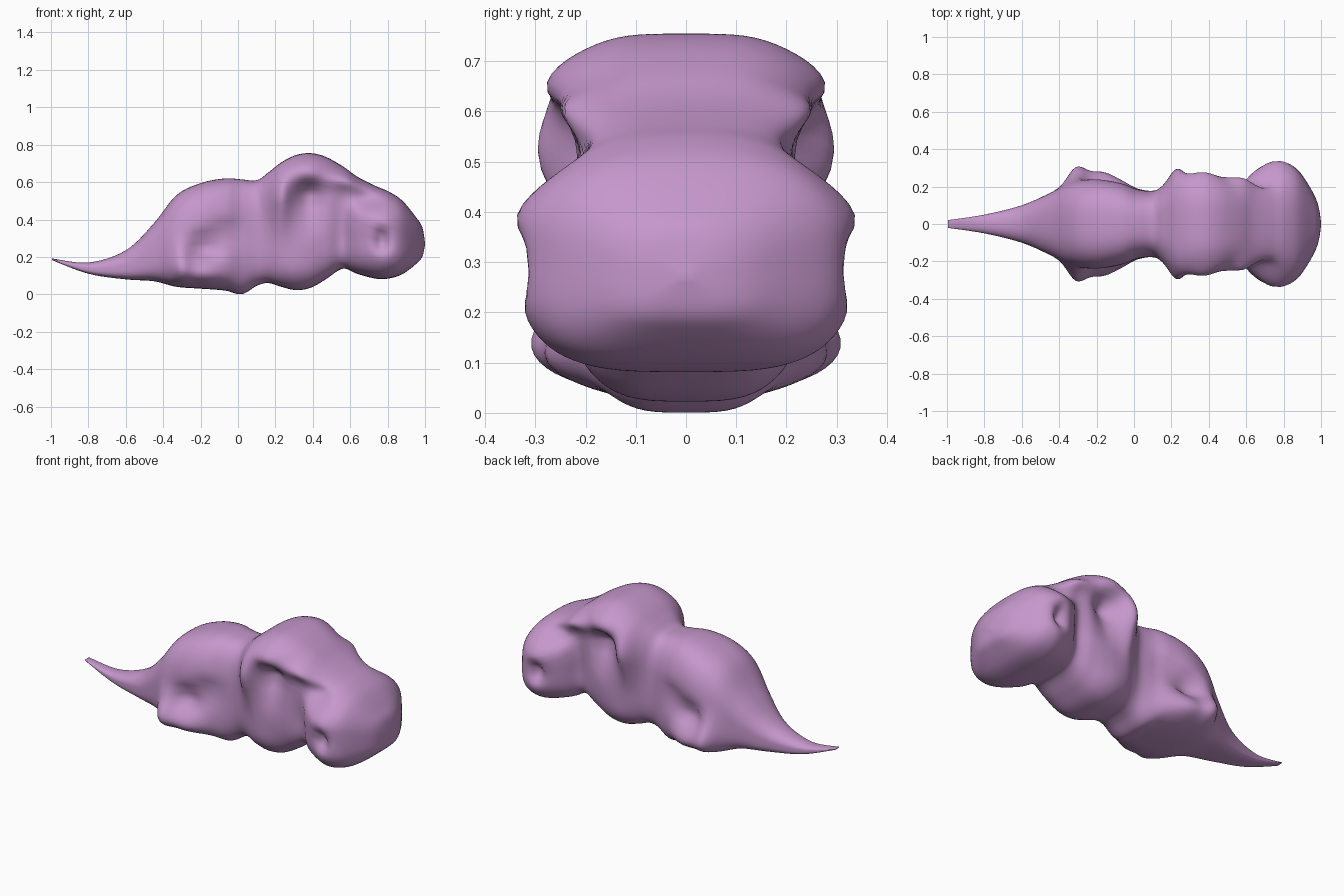
import bpy, bmesh, math
from mathutils import Vector

old = bpy.data.objects.get("Cube")
if old:
    bpy.data.objects.remove(old, do_unlink=True)

SEGMENTS = 72   # points round each cross-section
STEPS = 7       # rings between neighbouring stations
BELLY = .58     # roundness of the underside, 1 is an ellipse

# Body stations from tail to snout: x, bottom, top, half width, back roundness
stations = [
    (-1, .185, .193, .02, .9), (-.8, .11, .17, .05, .9),
    (-.6, .08, .235, .1, .9), (-.45, .07, .38, .165, .8),
    (-.33, .04, .53, .222, .75), (-.2, .03, .595, .242, .72),
    (-.07, .02, .62, .225, .72), (.02, 0, .615, .19, .7),
    (.1, .045, .61, .178, .65), (.16, .06, .65, .195, .58),
    (.23, .04, .705, .222, .52), (.31, .022, .745, .23, .5),
    (.39, .035, .755, .23, .5), (.47, .08, .735, .225, .53),
    (.56, .137, .685, .228, .6), (.64, .108, .628, .275, .7),
    (.74, .083, .578, .31, .78), (.81, .085, .548, .315, .8),
    (.88, .108, .5, .28, .75), (.95, .16, .415, .18, .72),
    (.985, .2, .36, .1, .8), (1, .265, .275, .01, .8),
]

# Soft swellings and dents on both flanks: x, z, x reach, z reach, amount
swells = {
    "haunch": (-.31, .14, .06, .11, .075),
    "hind_foot": (-.18, .1, .13, .075, .065),
    "thigh_hollow": (-.18, .25, .08, .045, -.075),
    "knee_hollow": (-.06, .32, .08, .06, -.04),
    "ear_rear": (.23, .52, .065, .13, .078),
    "ear_top": (.37, .655, .13, .08, .068),
    "ear_hollow": (.38, .53, .07, .065, -.085),
    "ear_notch": (.28, .4, .05, .05, -.04),
    "front_foot": (.3, .12, .09, .07, .01),
    "neck_hollow": (.56, .32, .06, .13, -.03),
    "neck_crest": (.57, .61, .09, .04, .045),
    "brow_hollow": (.68, .51, .1, .05, -.06),
    "cheek": (.75, .385, .11, .06, .03),
    "jaw": (.79, .22, .11, .09, .015),
    "eye_socket": (.77, .29, .04, .045, -.075),
}


def spline(a, b, c, d, t):
    """Smooth curve from b to c through four neighbouring stations."""
    return .5 * (2 * b + (c - a) * t + (2 * a - 5 * b + 4 * c - d) * t ** 2
                 + (3 * b - a - 3 * c + d) * t ** 3)


def power(value, exponent):
    return math.copysign(abs(value) ** exponent, value)


def swelling(x, z):
    return sum(amount * math.exp(-((x - cx) / rx) ** 2 - ((z - cz) / rz) ** 2)
               for cx, cz, rx, rz, amount in swells.values())


def section(bm, x, bottom, top, width, back):
    """One rounded ring across the body, pushed in or out by the swells."""
    ring = []
    middle, height = (top + bottom) / 2, (top - bottom) / 2
    for i in range(SEGMENTS):
        angle = math.tau * (i + .5) / SEGMENTS
        roundness = back if math.sin(angle) > 0 else BELLY
        side = power(math.cos(angle), roundness)
        z = middle + height * power(math.sin(angle), roundness)
        flank = math.copysign(min(1, abs(side) * 1.25), side)
        y = width * side + flank * swelling(x, z)
        ring.append(bm.verts.new(Vector((x, y, z))))
    return ring


# Skin material
skin = bpy.data.materials.new("mauve_skin")
skin.use_nodes = True
skin.diffuse_color = (.56, .31, .6, 1)
shader = skin.node_tree.nodes["Principled BSDF"]
shader.inputs["Base Color"].default_value = skin.diffuse_color
shader.inputs["Roughness"].default_value = .7

# Loft the body through the stations
bm = bmesh.new()
rings = []
last = len(stations) - 1
for k in range(last):
    near = [stations[min(max(k + j, 0), last)] for j in (-1, 0, 1, 2)]
    for step in range(STEPS):
        rings.append(section(bm, *(spline(*values, step / STEPS)
                                   for values in zip(*near))))
rings.append(section(bm, *stations[last]))

for lower, upper in zip(rings, rings[1:]):
    for i in range(SEGMENTS):
        j = (i + 1) % SEGMENTS
        bm.faces.new((lower[i], lower[j], upper[j], upper[i]))

# Close the tail tip and the snout
bm.faces.new(rings[0])
bm.faces.new(rings[-1])
bmesh.ops.recalc_face_normals(bm, faces=bm.faces)

mesh = bpy.data.meshes.new("creature_body")
bm.to_mesh(mesh)
bm.free()
mesh.materials.append(skin)
body = bpy.data.objects.new("creature_body", mesh)
bpy.context.collection.objects.link(body)

# Relax the flanks slightly and shade smooth
relax = body.modifiers.new("relax", "SMOOTH")
relax.factor = .5
relax.iterations = 3
for polygon in mesh.polygons:
    polygon.use_smooth = True
